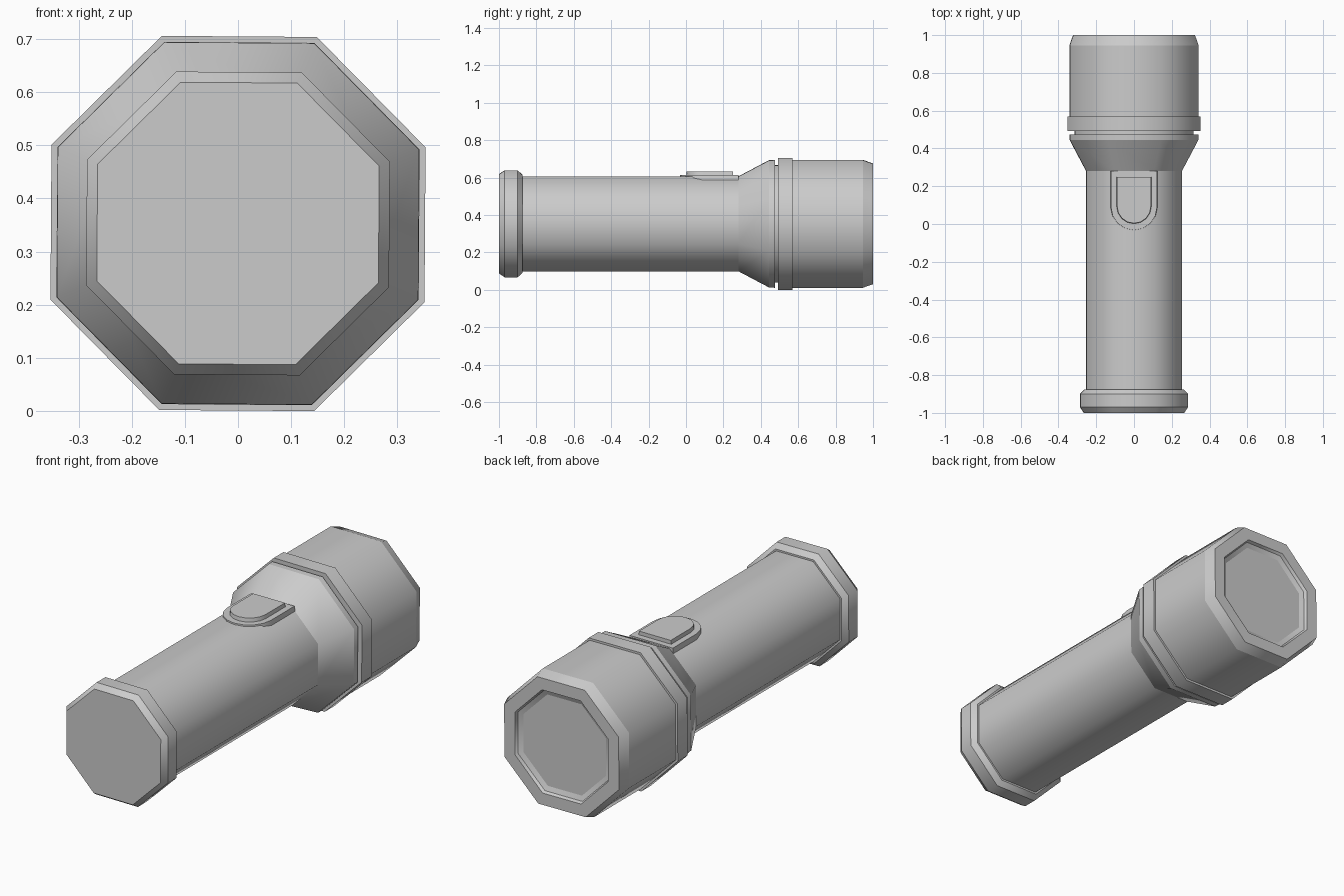
import bpy, bmesh, math

cube = bpy.data.objects.get("Cube")
if cube:
    bpy.data.objects.remove(cube, do_unlink=True)

SIDES = 8
AXIS_Z = 0.353
TWIST = math.radians(22.1)

grey = bpy.data.materials.new("plain grey")
grey.use_nodes = True
grey.diffuse_color = (0.6, 0.6, 0.6, 1)
grey.node_tree.nodes["Principled BSDF"].inputs["Base Color"].default_value = (0.6, 0.6, 0.6, 1)


def finish(name, bm):
    bmesh.ops.recalc_face_normals(bm, faces=bm.faces)
    mesh = bpy.data.meshes.new(name)
    bm.to_mesh(mesh)
    bm.free()
    mesh.materials.append(grey)
    obj = bpy.data.objects.new(name, mesh)
    bpy.context.collection.objects.link(obj)
    return obj


def lathe(name, profile):
    """Closed octagonal solid along y from (y, flat-to-axis distance) pairs."""
    bm = bmesh.new()
    rings = []
    for y, apothem in profile:
        r = apothem / math.cos(math.pi / SIDES)
        angles = [TWIST + math.tau * k / SIDES for k in range(SIDES)]
        rings.append([bm.verts.new((r * math.cos(a), y, AXIS_Z + r * math.sin(a))) for a in angles])
    for a, b in zip(rings, rings[1:]):
        for k in range(SIDES):
            n = (k + 1) % SIDES
            bm.faces.new((a[k], a[n], b[n], b[k])).smooth = True
    bm.faces.new(rings[0])
    bm.faces.new(rings[-1])
    # Keep the rings crisp, the sides softly shaded
    for ring in rings:
        for k in range(SIDES):
            bm.edges.get((ring[k], ring[(k + 1) % SIDES])).smooth = False
    return finish(name, bm)


def u_plate(name, half_width, y_tip, y_end, z_low, z_high, inset):
    """Plate with a rounded front end, narrowing by inset at the top."""
    bm = bmesh.new()
    loops = []
    for z, shrink in ((z_low, 0), (z_high, inset)):
        w = half_width - shrink
        centre = y_tip + half_width
        pts = [(w, y_end)]
        for k in range(9):
            a = math.pi * k / 8
            pts.append((w * math.cos(a), centre - w * math.sin(a)))
        pts.append((-w, y_end))
        loops.append([bm.verts.new((x, y, z)) for x, y in pts])
    low, high = loops
    for k in range(len(low)):
        n = (k + 1) % len(low)
        bm.faces.new((low[k], low[n], high[n], high[k])).smooth = True
    bm.faces.new(low)
    bm.faces.new(high)
    for loop in loops:
        for k in range(len(loop)):
            bm.edges.get((loop[k], loop[(k + 1) % len(loop)])).smooth = False
    # Square corners at the straight end
    for k in (0, -1):
        bm.edges.get((low[k], high[k])).smooth = False
    return finish(name, bm)


# Tail cap
lathe("tail_cap", [(-1.0, 0.265), (-0.97, 0.285), (-0.90, 0.285), (-0.875, 0.262), (-0.875, 0.24)])

# Handle
lathe("handle", [(-0.9, 0.253), (0.3, 0.253)])

# Flared neck
lathe("neck", [(0.27, 0.247), (0.28, 0.253), (0.445, 0.34), (0.475, 0.341), (0.475, 0.30)])

# Groove between neck and head
lathe("groove", [(0.46, 0.313), (0.51, 0.313)])

# Head with raised band and recessed lens
lathe("head", [(0.492, 0.30), (0.492, 0.352), (0.57, 0.352), (0.57, 0.341), (0.945, 0.341),
               (1.0, 0.322), (1.0, 0.262), (0.985, 0.255), (0.975, 0.232)])

# Switch
u_plate("switch_base", 0.125, -0.035, 0.28, 0.582, 0.613, 0.003)
u_plate("switch_button", 0.093, 0.0, 0.25, 0.605, 0.632, 0.004)
